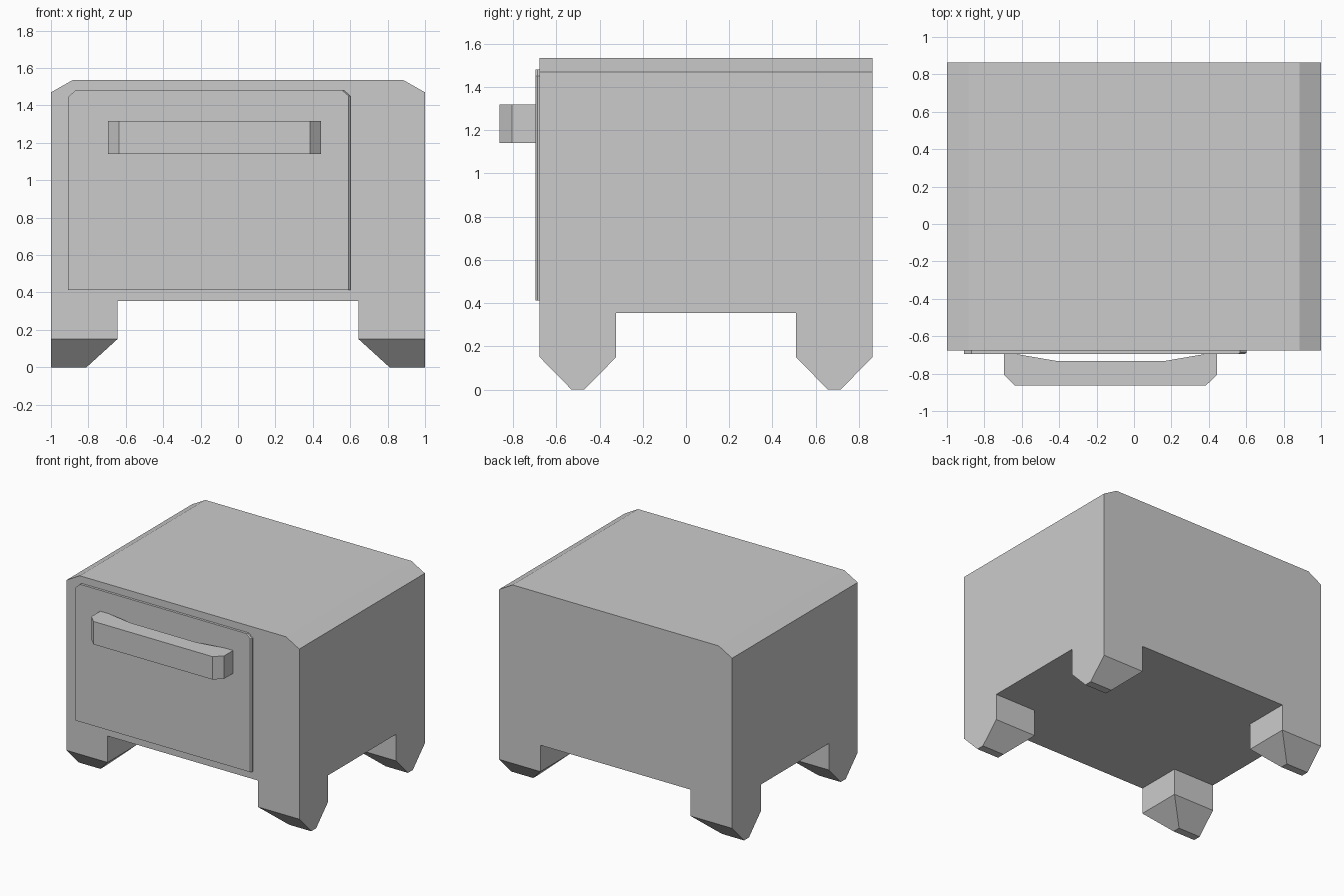
import bpy, bmesh

if "Cube" in bpy.data.objects:
    bpy.data.objects.remove(bpy.data.objects["Cube"])


def make_object(name, bm):
    bmesh.ops.recalc_face_normals(bm, faces=bm.faces)
    mesh = bpy.data.meshes.new(name)
    bm.to_mesh(mesh)
    bm.free()
    obj = bpy.data.objects.new(name, mesh)
    bpy.context.collection.objects.link(obj)
    return obj


def loft(name, rings):
    """Skin matching rings of points and cap both ends."""
    bm = bmesh.new()
    loops = [[bm.verts.new(p) for p in ring] for ring in rings]
    for a, b in zip(loops, loops[1:]):
        for i in range(len(a)):
            j = (i + 1) % len(a)
            bm.faces.new((a[i], a[j], b[j], b[i]))
    bm.faces.new(loops[0])
    bm.faces.new(loops[-1])
    return make_object(name, bm)


def rect(x0, x1, y0, y1, z):
    return [(x0, y0, z), (x1, y0, z), (x1, y1, z), (x0, y1, z)]


# Cabinet: front profile with chamfered top corners, run front to back
profile = [(-1, .355), (1, .355), (1, 1.47), (.885, 1.535), (-.885, 1.535), (-1, 1.47)]
loft("cabinet", [[(x, y, z) for x, z in profile] for y in (-.677, .863)])

# Legs: square block tapering to a small foot on the outer side
for name, y in (("front_legs", -.677), ("back_legs", .509)):
    legs = loft(name, [rect(.645, 1, y, y + .354, .355),
                       rect(.645, 1, y, y + .354, .15),
                       rect(.81, 1, y + .147, y + .207, 0)])
    legs.modifiers.new("mirror", 'MIRROR')


# Door: thin panel with clipped top corners and a slight bevel on the right edge
def door_outline(right, y):
    pts = [(-.908, .413), (right, .413), (right, 1.45), (right - .035, 1.48),
           (-.87, 1.48), (-.908, 1.445)]
    return [(x, y, z) for x, z in pts]


loft("door", [door_outline(.602, -.675), door_outline(.602, -.687), door_outline(.592, -.696)])

# Handle: plan profile with a shallow finger recess behind the bar
handle = [(-.695, -.685), (-.695, -.805), (-.637, -.863), (.385, -.863), (.445, -.805),
          (.445, -.685), (.41, -.69), (.16, -.733), (-.41, -.733), (-.66, -.69)]
loft("handle", [[(x, y, z) for x, y in handle] for z in (1.14, 1.318)])
